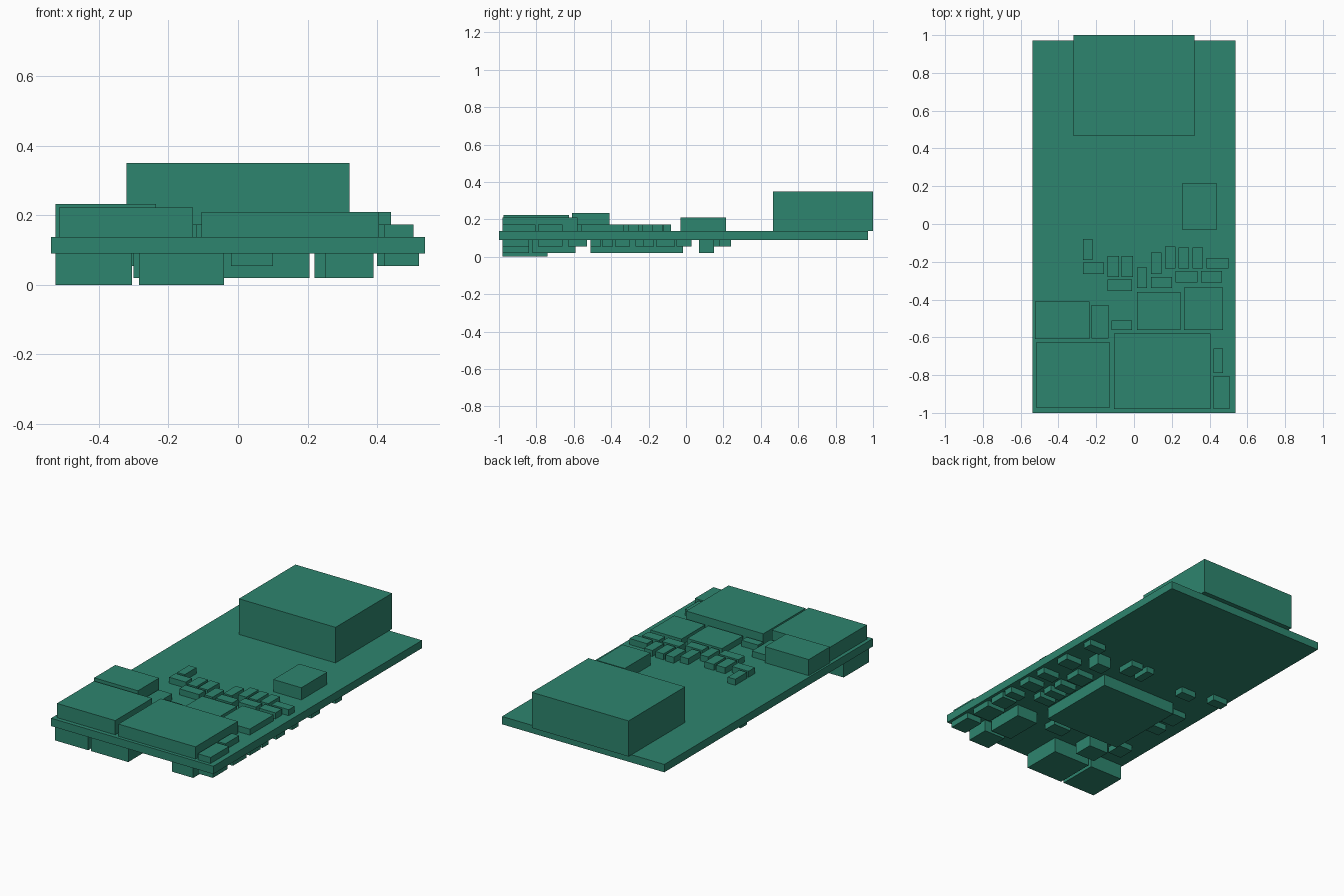
import bpy

green = bpy.data.materials.new("board green")
green.diffuse_color = (0.027, 0.235, 0.156, 1)

BOTTOM, TOP = 0.09, 0.137   # faces of the circuit board


def box(name, x0, x1, y0, y1, z0, z1):
    bpy.ops.mesh.primitive_cube_add(size=1, location=((x0 + x1) / 2, (y0 + y1) / 2, (z0 + z1) / 2))
    o = bpy.context.object
    o.name = name
    o.scale = (x1 - x0, y1 - y0, z1 - z0)
    bpy.ops.object.transform_apply(location=False, rotation=False, scale=True)
    o.data.materials.append(green)


def upper(name, z, *rects):
    for r in rects:
        box(name, *r, TOP, z)


def lower(name, z, *rects):
    for r in rects:
        box(name, *r, z, BOTTOM)


# Board and the connector overhanging its back edge
box("circuit_board", -0.537, 0.537, -1.0, 0.972, BOTTOM, TOP)
upper("connector", 0.35, (-0.32, 0.32, 0.465, 1.0))

# Large parts on the upper face
upper("inductor", 0.233, (-0.525, -0.235, -0.61, -0.41))
upper("power_module", 0.222, (-0.515, -0.13, -0.975, -0.625))
upper("main_module", 0.21, (-0.105, 0.405, -0.98, -0.58))
upper("square_chip", 0.21, (0.255, 0.44, -0.03, 0.215))

# Flat chips on the upper face
upper("flat_chip", 0.173,
      (0.015, 0.245, -0.56, -0.36), (0.265, 0.47, -0.56, -0.335),
      (-0.225, -0.135, -0.605, -0.43), (0.42, 0.505, -0.98, -0.805))

# Small resistors and capacitors on the upper face
upper("upper_small_part", 0.173,
      (-0.12, -0.01, -0.56, -0.51), (0.42, 0.47, -0.79, -0.66),
      (-0.27, -0.22, -0.19, -0.08), (-0.27, -0.16, -0.265, -0.205),
      (-0.14, -0.08, -0.28, -0.17), (-0.065, -0.005, -0.28, -0.17),
      (-0.14, -0.01, -0.355, -0.295), (0.015, 0.07, -0.34, -0.23),
      (0.09, 0.145, -0.265, -0.15), (0.09, 0.2, -0.34, -0.28),
      (0.165, 0.22, -0.235, -0.12), (0.235, 0.29, -0.235, -0.125),
      (0.31, 0.365, -0.235, -0.125), (0.385, 0.5, -0.235, -0.18),
      (0.22, 0.335, -0.31, -0.25), (0.355, 0.465, -0.31, -0.25))

# Tall and medium parts on the lower face
lower("tall_capacitor", 0.0, (-0.525, -0.305, -0.98, -0.74), (-0.285, -0.04, -0.98, -0.74))
lower("processor", 0.02, (-0.30, 0.205, -0.51, -0.015))
lower("medium_capacitor", 0.02,
      (0.25, 0.39, -0.98, -0.84), (0.22, 0.36, -0.82, -0.59),
      (-0.30, -0.17, -0.71, -0.59), (0.30, 0.39, 0.07, 0.15))

# Small parts on the lower face
lower("lower_small_part", 0.055,
      (0.42, 0.52, -0.98, -0.84), (0.40, 0.52, -0.79, -0.66),
      (0.42, 0.52, -0.63, -0.53), (0.42, 0.52, -0.51, -0.455),
      (0.41, 0.52, -0.38, -0.30), (0.41, 0.52, -0.23, -0.17),
      (0.41, 0.52, -0.05, 0.03), (0.41, 0.52, 0.18, 0.24),
      (0.25, 0.36, -0.45, -0.39), (0.25, 0.36, -0.36, -0.30),
      (0.25, 0.36, -0.27, -0.21), (0.25, 0.36, -0.16, -0.06),
      (0.03, 0.08, 0.10, 0.21), (0.11, 0.19, 0.10, 0.21),
      (-0.32, -0.22, 0.10, 0.16), (-0.51, -0.41, 0.15, 0.21),
      (-0.43, -0.34, -0.30, -0.23), (-0.43, -0.34, -0.17, -0.06),
      (-0.02, 0.10, -0.66, -0.58), (-0.43, -0.34, -0.63, -0.53))
